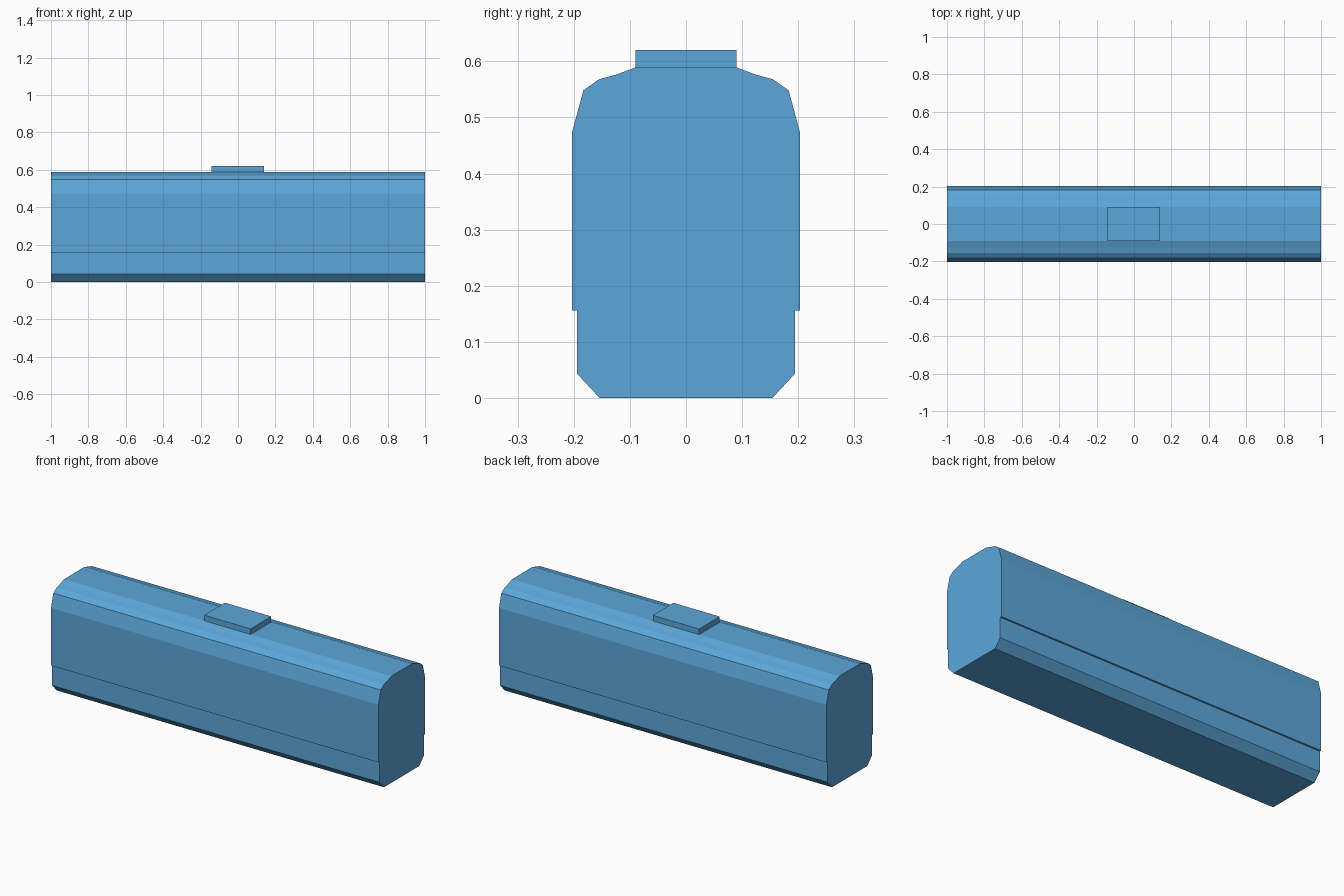
import bpy, bmesh

if "Cube" in bpy.data.objects:
    bpy.data.objects.remove(bpy.data.objects["Cube"])

blue = bpy.data.materials.new("sky_blue")
blue.diffuse_color = (0.107, 0.386, 0.70, 1)
blue.use_nodes = True
blue.node_tree.nodes["Principled BSDF"].inputs["Base Color"].default_value = blue.diffuse_color


def extrude_x(name, profile, x0, x1):
    """Closed prism from a (y, z) profile, running from x0 to x1."""
    bm = bmesh.new()
    face = bm.faces.new([bm.verts.new((x0, y, z)) for y, z in profile])
    ext = bmesh.ops.extrude_face_region(bm, geom=[face], use_keep_orig=True)
    moved = [g for g in ext["geom"] if isinstance(g, bmesh.types.BMVert)]
    bmesh.ops.translate(bm, vec=(x1 - x0, 0, 0), verts=moved)
    bmesh.ops.recalc_face_normals(bm, faces=bm.faces[:])
    mesh = bpy.data.meshes.new(name)
    bm.to_mesh(mesh)
    bm.free()
    mesh.materials.append(blue)
    obj = bpy.data.objects.new(name, mesh)
    bpy.context.collection.objects.link(obj)
    return obj


def mirrored(half):
    """Full outline from its +y half, listed bottom to top."""
    return half + [(-y, z) for y, z in reversed(half)]


# Long body: chamfered base, stepped skirt, straight walls, rounded roof
extrude_x("car_body", mirrored([
    (0.154, 0.0), (0.194, 0.043), (0.194, 0.156), (0.203, 0.156),
    (0.203, 0.474), (0.183, 0.548), (0.155, 0.568), (0.125, 0.576),
    (0.09, 0.589)]), -1.0, 1.0)

# Flat box on the roof
extrude_x("roof_box", mirrored([(0.09, 0.588), (0.09, 0.62)]), -0.143, 0.14)
